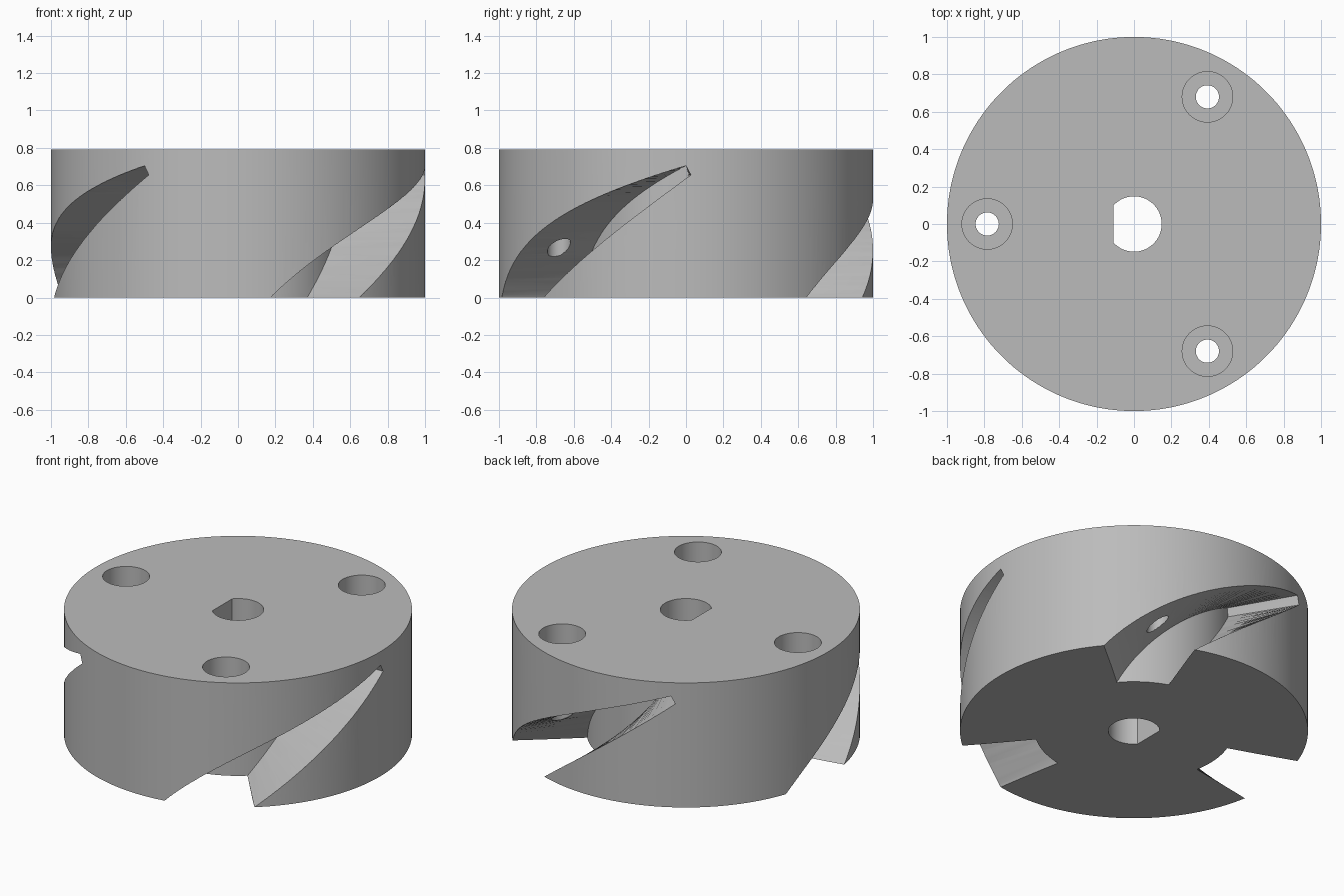
import bpy, bmesh
from math import cos, sin, radians, acos, pi

if "Cube" in bpy.data.objects:
    bpy.data.objects.remove(bpy.data.objects["Cube"], do_unlink=True)

HEIGHT = 0.79
CORE = 0.57          # radius of the groove floor

steel = bpy.data.materials.new("grey_steel")
steel.use_nodes = True
GREY = (0.5, 0.5, 0.5, 1)
steel.diffuse_color = GREY
steel.node_tree.nodes["Principled BSDF"].inputs["Base Color"].default_value = GREY


def make_object(name, bm):
    bmesh.ops.recalc_face_normals(bm, faces=bm.faces)
    mesh = bpy.data.meshes.new(name)
    bm.to_mesh(mesh)
    bm.free()
    mesh.materials.append(steel)
    obj = bpy.data.objects.new(name, mesh)
    bpy.context.collection.objects.link(obj)
    return obj


def prism(name, outline, z0, z1):
    """Extrude a flat outline upward from z0 to z1."""
    bm = bmesh.new()
    face = bm.faces.new([bm.verts.new((x, y, z0)) for x, y in outline])
    up = bmesh.ops.extrude_face_region(bm, geom=[face])["geom"]
    bmesh.ops.translate(bm, vec=(0, 0, z1 - z0),
                        verts=[v for v in up if isinstance(v, bmesh.types.BMVert)])
    return make_object(name, bm)


def arc(radius, x=0, y=0, start=0, end=2 * pi, count=48):
    return [(x + radius * cos(start + (end - start) * i / count),
             y + radius * sin(start + (end - start) * i / count)) for i in range(count)]


def groove(name, turn, steps=48, across=10):
    """Rising spiral slot with radial walls, narrowing to a blunt tip."""
    bm = bmesh.new()
    grid = []
    for i in range(steps + 1):
        t = -0.1 + 1.1 * i / steps
        # upper edge is a curve, lower edge a plain helix
        a_up = -80 + 2 * t * (1 - t) * 23.5 + t * t * 80
        z_up = 2 * t * (1 - t) * 0.41 + t * t * 0.705
        a_low, z_low = -49.5 + 51 * t, 0.655 * t
        row = []
        for j in range(across + 1):
            s = j / across
            a = radians(turn + a_up + (a_low - a_up) * s)
            row.append(bm.verts.new((CORE * cos(a), CORE * sin(a), z_up + (z_low - z_up) * s)))
        grid.append(row)
    faces = [bm.faces.new((grid[i][j], grid[i + 1][j], grid[i + 1][j + 1], grid[i][j + 1]))
             for i in range(steps) for j in range(across)]
    out = bmesh.ops.extrude_face_region(bm, geom=faces)["geom"]
    for v in out:
        if isinstance(v, bmesh.types.BMVert):
            v.co.x *= 1.1 / CORE
            v.co.y *= 1.1 / CORE
    return make_object(name, bm)


# Solid disc
body = prism("cutter_head_body", arc(1, count=180), 0, HEIGHT)

# Central D-shaped bore with its flat on the -x side
half = acos(-0.11 / 0.148)
bore = arc(0.148, start=-half, end=half, count=48) + [(0.148 * cos(half), 0.148 * sin(half))]
cutters = [prism("bore_cutter", bore, -0.2, 1)]

# Three counterbored screw holes and three spiral grooves
for k in range(3):
    turn = 120 * k
    a = radians(turn + 60)
    x, y = 0.785 * cos(a), 0.785 * sin(a)
    cutters.append(groove(f"groove_cutter_{k}", turn))
    cutters.append(prism(f"screw_hole_cutter_{k}", arc(0.062, x, y), -0.2, 1))
    cutters.append(prism(f"counterbore_cutter_{k}", arc(0.135, x, y), HEIGHT - 0.25, 1))

# Cut everything out of the disc
bpy.ops.object.select_all(action="DESELECT")
bpy.context.view_layer.objects.active = body
body.select_set(True)
for cutter in cutters:
    cutter.hide_render = True
    mod = body.modifiers.new(cutter.name, "BOOLEAN")
    mod.operation = "DIFFERENCE"
    mod.solver = "EXACT"
    mod.object = cutter
    bpy.ops.object.modifier_apply(modifier=mod.name)
    bpy.data.objects.remove(cutter, do_unlink=True)

bpy.ops.object.shade_smooth_by_angle(angle=radians(30))
